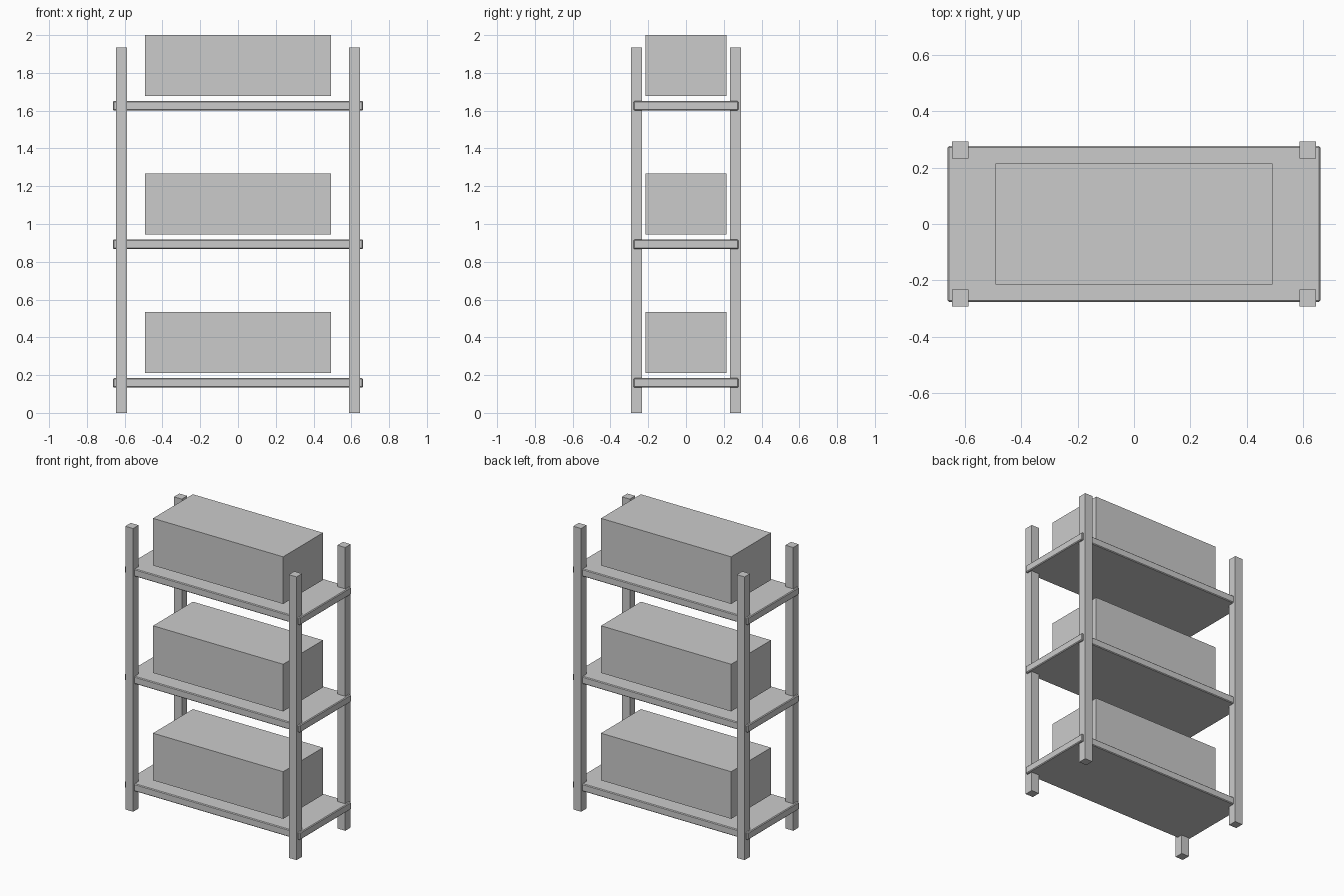
import bpy

if "Cube" in bpy.data.objects:
    bpy.data.objects.remove(bpy.data.objects["Cube"])


def box(name, center, size, bevel=0.0):
    bpy.ops.mesh.primitive_cube_add(size=1, location=center)
    ob = bpy.context.object
    ob.name = name
    ob.scale = size
    bpy.ops.object.transform_apply(location=False, rotation=False, scale=True)
    if bevel:
        mod = ob.modifiers.new("edge_bevel", 'BEVEL')
        mod.width = bevel
        mod.segments = 1
    return ob


# Four corner posts
POST_H = 1.934
for side, sx in (("left", -1), ("right", 1)):
    for end, sy in (("front", -1), ("back", 1)):
        box(f"{end}_{side}_post", (sx * 0.6175, sy * 0.2625, POST_H / 2),
            (0.059, 0.059, POST_H))

# Three shelves, each with a storage box sitting just above it
for i, level in enumerate(("lower", "middle", "upper")):
    z = i * 0.7335
    box(f"{level}_shelf", (0, 0, 0.159 + z), (1.323, 0.554, 0.051), 0.005)
    box(f"{level}_storage_box", (0, 0, 0.372 + z), (0.983, 0.43, 0.322))
